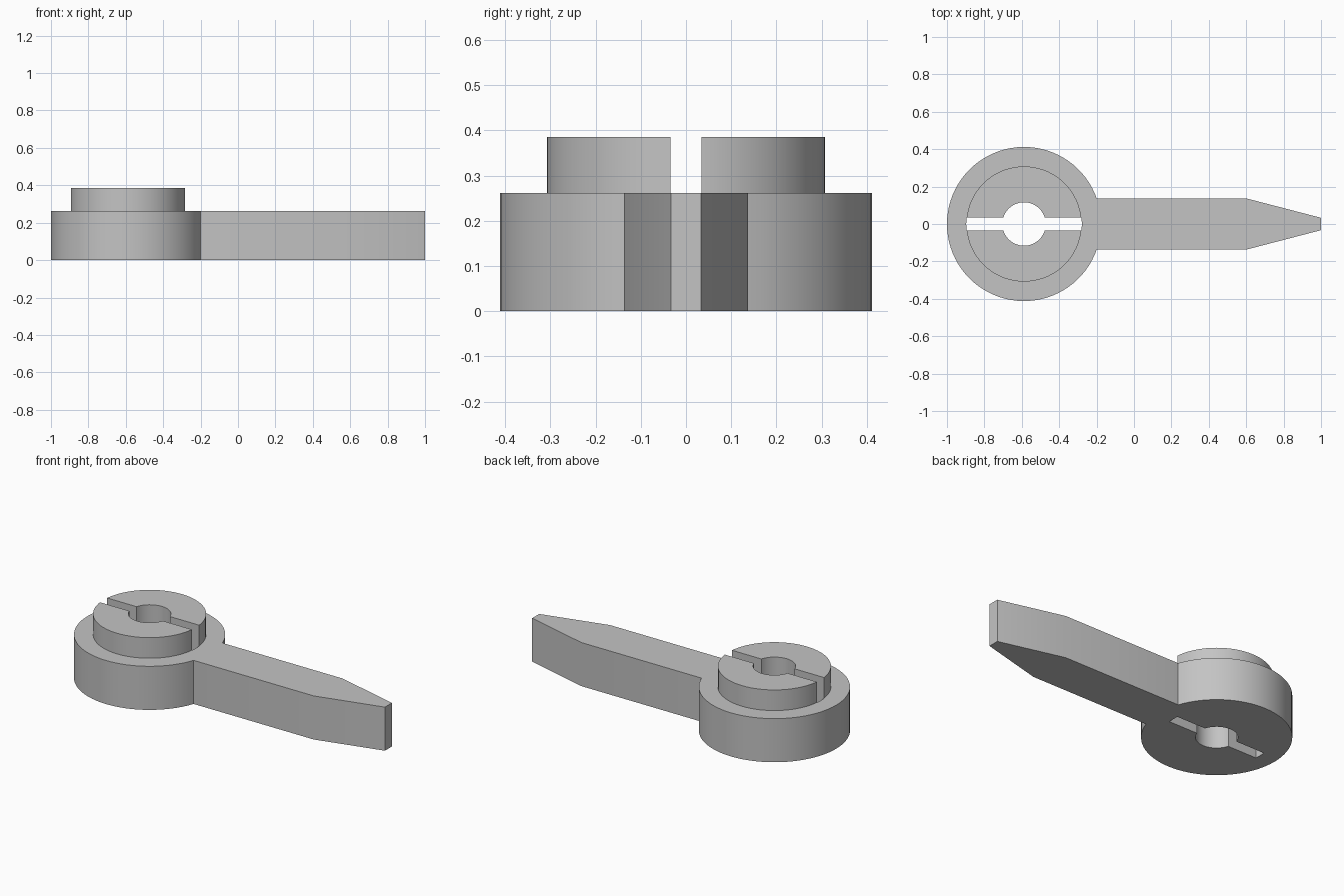
import bpy
import bmesh
import math

cube = bpy.data.objects.get("Cube")
if cube:
    bpy.data.objects.remove(cube, do_unlink=True)

HUB_X = -0.588
HUB_R, BOSS_R, HOLE_R = 0.412, 0.308, 0.116
ARM_HALF, TIP_HALF, SLOT_HALF = 0.137, 0.033, 0.034
BASE_TOP, BOSS_TOP = 0.262, 0.386

grey = bpy.data.materials.new("plain grey")
grey.use_nodes = True
colour = (0.55, 0.55, 0.55, 1)
grey.diffuse_color = colour
grey.node_tree.nodes["Principled BSDF"].inputs["Base Color"].default_value = colour


def arc(radius, start, end, steps):
    """Points on an arc about the hub axis."""
    angles = [start + (end - start) * i / steps for i in range(steps + 1)]
    return [(HUB_X + radius * math.cos(a), radius * math.sin(a)) for a in angles]


def prism(name, outline, bottom, top):
    """Extrude a closed outline upwards into a solid."""
    bm = bmesh.new()
    face = bm.faces.new([bm.verts.new((x, y, bottom)) for x, y in outline])
    result = bmesh.ops.extrude_face_region(bm, geom=[face], use_keep_orig=True)
    verts = [v for v in result["geom"] if isinstance(v, bmesh.types.BMVert)]
    bmesh.ops.translate(bm, verts=verts, vec=(0, 0, top - bottom))
    bmesh.ops.recalc_face_normals(bm, faces=bm.faces)
    mesh = bpy.data.meshes.new(name)
    bm.to_mesh(mesh)
    bm.free()
    mesh.materials.append(grey)
    obj = bpy.data.objects.new(name, mesh)
    bpy.context.collection.objects.link(obj)
    return obj


def combine(target, other, operation):
    """Apply a boolean and discard the helper solid."""
    bpy.context.view_layer.objects.active = target
    mod = target.modifiers.new(operation.lower(), "BOOLEAN")
    mod.operation = operation
    mod.solver = "EXACT"
    mod.object = other
    bpy.ops.object.modifier_apply(modifier=mod.name)
    bpy.data.objects.remove(other, do_unlink=True)


# Round hub running into a straight arm with a tapered tip
join = math.asin(ARM_HALF / HUB_R)
body = arc(HUB_R, join, math.tau - join, 72)
body += [(0.6, -ARM_HALF), (1, -TIP_HALF), (1, TIP_HALF), (0.6, ARM_HALF)]
lever = prism("pointer_lever", body, 0, BASE_TOP)

# Raised boss on the hub
boss = prism("boss", arc(BOSS_R, 0, math.tau, 72)[:-1], BASE_TOP - 0.1, BOSS_TOP)
combine(lever, boss, "UNION")

# Through hole with a slot on each side, ending at the boss wall
slot_r = BOSS_R + 0.001
outer, inner = math.asin(SLOT_HALF / slot_r), math.asin(SLOT_HALF / HOLE_R)
key = []
for turn in (0, math.pi):
    key += arc(slot_r, turn - outer, turn + outer, 4)
    key += arc(HOLE_R, turn + inner, turn + math.pi - inner, 24)
keyway = prism("keyway_cutter", key, -0.1, BOSS_TOP + 0.1)
keyway.hide_render = True
combine(lever, keyway, "DIFFERENCE")

# Smooth round walls with crisp edges
bpy.ops.object.select_all(action="DESELECT")
lever.select_set(True)
bpy.context.view_layer.objects.active = lever
bpy.ops.object.shade_smooth_by_angle(angle=math.radians(30))
